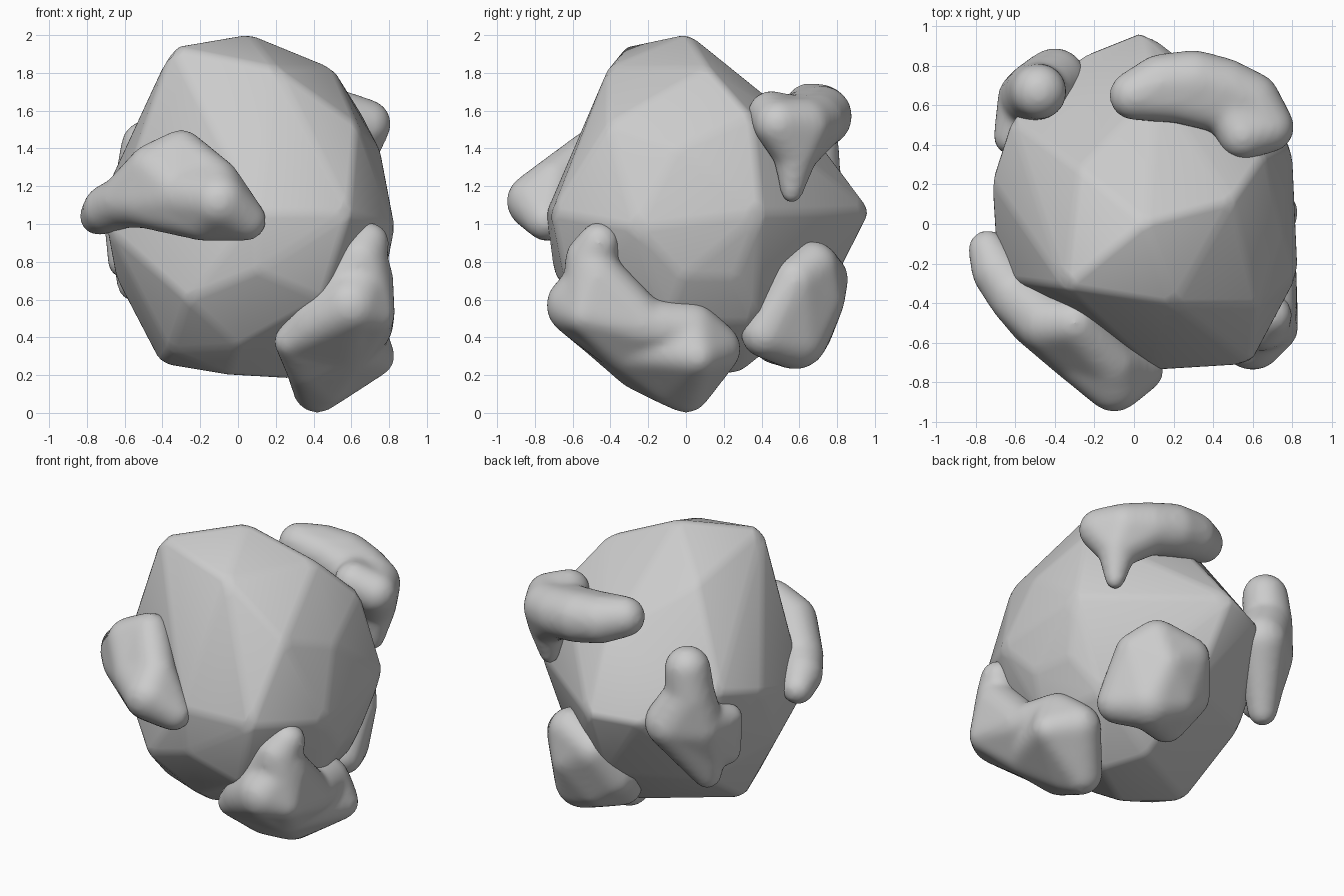
import bpy, bmesh
from mathutils import Vector, Matrix

stone = bpy.data.materials.new("grey_stone")
stone.diffuse_color = (0.6, 0.6, 0.6, 1)


def make_object(name, bm):
    mesh = bpy.data.meshes.new(name)
    bm.to_mesh(mesh)
    bm.free()
    mesh.materials.append(stone)
    ob = bpy.data.objects.new(name, mesh)
    bpy.context.collection.objects.link(ob)
    for p in mesh.polygons:
        p.use_smooth = True
    return ob


def add_hull(bm, points):
    new = [bm.verts.new(p) for p in points]
    bmesh.ops.convex_hull(bm, input=new)
    loose = [v for v in new if v.is_valid and not v.link_faces]
    bmesh.ops.delete(bm, geom=loose, context='VERTS')


# Faceted boulder: hull of its corner points with softened edges
corners = [
    # crown
    (0.06, 0.01, 2.01), (-0.35, -0.32, 1.94), (0.5, 0.12, 1.83),
    (-0.28, 0.28, 1.77), (0.2, -0.41, 1.83), (0.63, -0.41, 1.53),
    (0.66, 0.35, 1.57), (0.12, 0.68, 1.47), (0.75, -0.05, 1.4),
    # waist
    (0.59, -0.71, 1.06), (0.1, -0.74, 1.06), (-0.69, -0.28, 0.97),
    (-0.72, 0.22, 1.14), (-0.62, 0.53, 1.23), (-0.25, 0.86, 1.04),
    (0.05, 0.98, 1.07), (0.8, 0.4, 1.06), (0.83, -0.26, 0.98),
    # lower sides
    (0.1, -0.70, 0.75), (0.45, -0.62, 0.6), (-0.27, -0.57, 0.6),
    (0.78, -0.02, 0.72), (0.73, 0.26, 0.72), (0.65, -0.1, 0.48),
    (0.57, 0.37, 0.48), (0.1, 0.72, 0.56), (-0.46, 0.44, 0.57),
    (-0.64, -0.05, 0.7),
    # base
    (-0.41, -0.02, 0.26), (-0.05, -0.2, 0.2), (0.3, 0.04, 0.18),
    (0.15, 0.3, 0.22), (0, -0.43, 0.35), (-0.36, -0.26, 0.33),
]
bm = bmesh.new()
add_hull(bm, corners)
bmesh.ops.dissolve_limit(bm, angle_limit=0.1, verts=bm.verts, edges=bm.edges)
bmesh.ops.recalc_face_normals(bm, faces=bm.faces)
core = make_object("boulder", bm)
bev = core.modifiers.new("soft_edges", 'BEVEL')
bev.width = 0.032
bev.segments = 3
bev.limit_method = 'NONE'


# Rounded lumps: hulls wrapped around groups of balls, fused into one skin
def lump(name, balls, groups):
    bm = bmesh.new()
    for group in groups:
        points = []
        for i in group:
            x, y, z, r = balls[i]
            ball = bmesh.new()
            bmesh.ops.create_icosphere(ball, subdivisions=3, radius=r * 1.01,
                                       matrix=Matrix.Translation(Vector((x, y, z))))
            points += [v.co.copy() for v in ball.verts]
            ball.free()
        add_hull(bm, points)
    bmesh.ops.recalc_face_normals(bm, faces=bm.faces)
    ob = make_object(name, bm)
    rem = ob.modifiers.new("fuse", 'REMESH')
    rem.mode = 'VOXEL'
    rem.voxel_size = 0.02
    rem.use_smooth_shade = True
    smooth = ob.modifiers.new("soften", 'SMOOTH')
    smooth.factor = 0.5
    smooth.iterations = 12


lump("front_left_lump", [
    (-0.10, -0.80, 1.12, .15), (0.04, -0.74, 1.02, .11), (-0.28, -0.64, 1.14, .16),
    (-0.18, -0.70, 1.05, .14), (-0.30, -0.50, 1.38, .12), (-0.44, -0.50, 1.28, .15),
    (-0.50, -0.48, 1.12, .14), (-0.60, -0.36, 1.12, .14), (-0.69, -0.24, 1.08, .13),
    (-0.74, -0.13, 1.04, .10), (-0.12, -0.70, 1.22, .13)],
    [(0, 1, 3, 10), (0, 2, 3, 10), (2, 4, 5, 6), (2, 4, 10), (5, 6, 7), (7, 8, 9), (2, 3, 6)])

lump("lower_right_lump", [
    (.69, -.46, .90, .11), (.68, -.47, .72, .14), (.60, -.58, .57, .16),
    (.72, -.53, .52, .11), (.42, -.50, .48, .14), (.28, -.46, .38, .09),
    (.68, -.22, .46, .14), (.56, -.30, .36, .16), (.38, -.25, .25, .13),
    (.45, -.08, .20, .16), (.42, .0, .13, .13), (.62, .02, .43, .16),
    (.72, .06, .30, .11), (.57, .15, .34, .14), (.65, -.50, .81, .14)],
    [(0, 14), (14, 1, 3), (14, 1, 4), (1, 2, 3, 4), (2, 4, 5, 7), (1, 3, 6, 7),
     (6, 7, 11), (5, 7, 8), (7, 8, 9, 10), (7, 9, 11, 12), (9, 10, 12, 13), (11, 12, 13)])

lump("upper_back_lump", [
    (.00, .65, 1.62, .125), (.14, .71, 1.59, .15), (.30, .72, 1.57, .16),
    (.45, .68, 1.54, .16), (.59, .62, 1.52, .15), (.68, .49, 1.53, .13),
    (.62, .58, 1.38, .12), (.62, .56, 1.17, .06), (.48, .58, 1.55, .13),
    (.22, .64, 1.59, .13), (.55, .45, 1.58, .125)],
    [(0, 1, 9), (1, 2, 9), (2, 3, 8, 9), (3, 4, 8), (4, 5, 8), (5, 8, 10),
     (4, 5, 6), (3, 4, 6), (5, 6, 10), (6, 7)])

lump("lower_back_lump", [
    (.38, .67, .77, .14), (.18, .73, .71, .13), (.47, .58, .70, .13),
    (.36, .58, .40, .17), (.22, .62, .45, .16), (.48, .42, .42, .13),
    (.10, .62, .52, .14), (.14, .47, .38, .12), (.34, .70, .60, .14)],
    [(0, 1, 8), (0, 2, 8), (1, 8, 3, 4), (2, 8, 3, 5), (1, 4, 6), (3, 4, 6, 7)])

lump("back_left_lump", [
    (-.48, .67, 1.41, .14), (-.50, .67, 1.24, .15), (-.40, .73, 1.05, .16),
    (-.54, .63, 1.03, .15), (-.55, .58, .86, .12), (-.55, .56, .68, .09),
    (-.62, .44, 1.03, .09), (-.60, .43, .80, .09)],
    [(0, 1), (1, 2, 3), (2, 3, 4), (2, 4, 5), (3, 6), (3, 4, 6, 7), (6, 7)])
